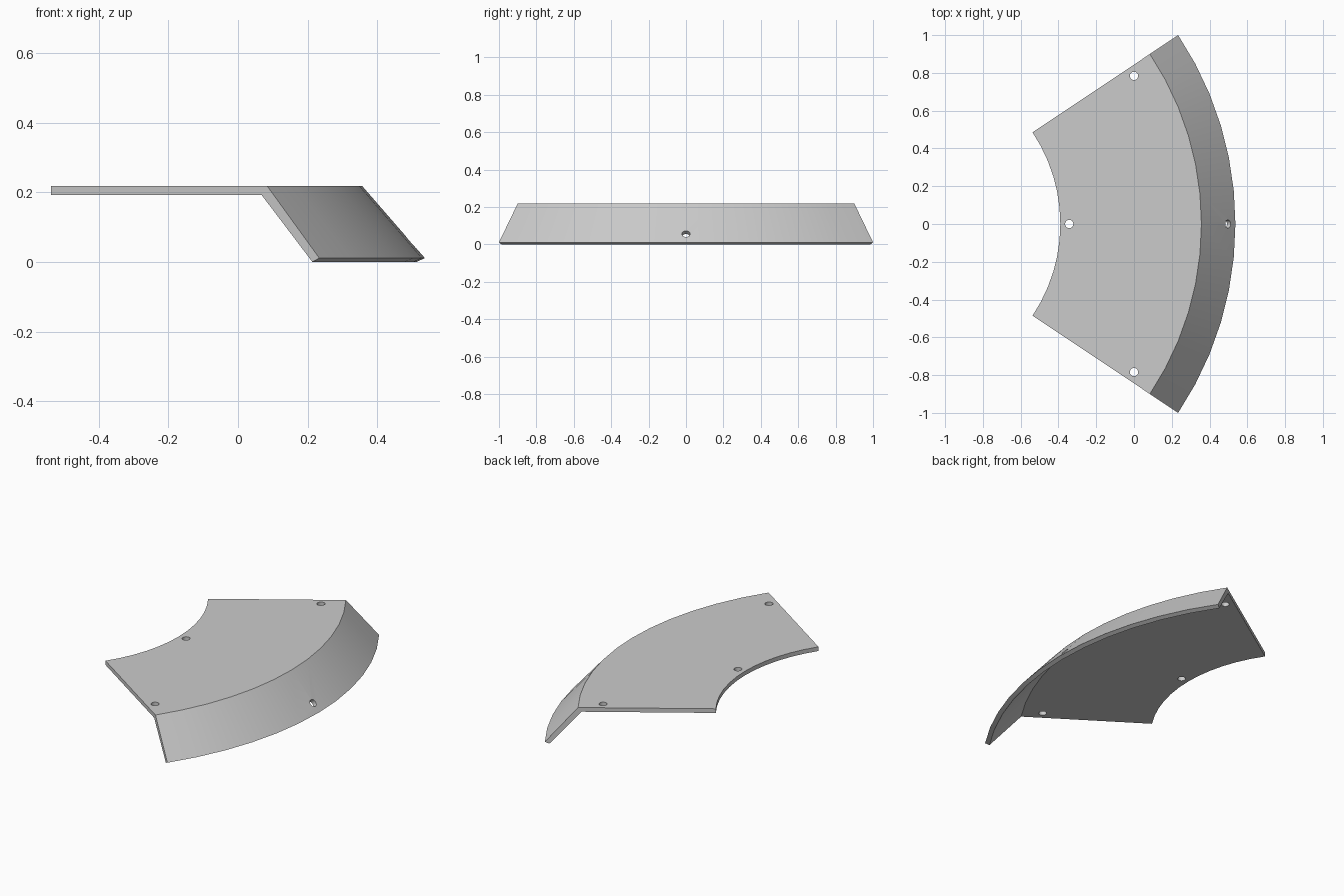
import bpy, bmesh
from math import radians, sin, cos
from mathutils import Vector, Matrix

cube = bpy.data.objects.get("Cube")
if cube:
    bpy.data.objects.remove(cube, do_unlink=True)

HALF_ANGLE = radians(33.75)
CENTRE_X = -1.263          # axis of the ring segment
STEPS = 12

grey = bpy.data.materials.new("plain grey")
grey.use_nodes = True
colour = (0.6, 0.6, 0.6, 1)
grey.diffuse_color = colour
grey.node_tree.nodes["Principled BSDF"].inputs["Base Color"].default_value = colour

# Cross-section (radius, height): flat plate with a sloping outer skirt
profile = [(0.873, 0.193), (0.873, 0.218), (1.62, 0.218),
           (1.8, 0.011), (1.776, 0), (1.6, 0.193)]


def add_object(name, bm):
    mesh = bpy.data.meshes.new(name)
    bmesh.ops.recalc_face_normals(bm, faces=bm.faces)
    bm.to_mesh(mesh)
    bm.free()
    obj = bpy.data.objects.new(name, mesh)
    bpy.context.collection.objects.link(obj)
    mesh.materials.append(grey)
    return obj


# Sweep the section around the axis and close both ends
bm = bmesh.new()
rings = []
for i in range(STEPS + 1):
    a = HALF_ANGLE * (2 * i / STEPS - 1)
    rings.append([bm.verts.new((CENTRE_X + r * cos(a), r * sin(a), z))
                  for r, z in profile])
n = len(profile)
for a, b in zip(rings, rings[1:]):
    for j in range(n):
        k = (j + 1) % n
        bm.faces.new((a[j], a[k], b[k], b[j]))
bm.faces.new(rings[0])
bm.faces.new(rings[-1][::-1])
panel = add_object("curved_panel", bm)

# Screw holes: three through the plate, one square to the skirt
slope_normal = Vector((0.207, 0, 0.18))
holes = [((0, 0.784, 0.205), Vector((0, 0, 1))),
         ((0, -0.784, 0.205), Vector((0, 0, 1))),
         ((-0.343, 0, 0.205), Vector((0, 0, 1))),
         ((0.49, 0, 0.05), slope_normal)]
bm = bmesh.new()
for place, axis in holes:
    turn = axis.to_track_quat('Z', 'Y').to_matrix().to_4x4()
    bmesh.ops.create_cone(bm, cap_ends=True, segments=20, radius1=0.022,
                          radius2=0.022, depth=0.1,
                          matrix=Matrix.Translation(place) @ turn)
cutter = add_object("hole_cutter", bm)
cutter.hide_render = True

cut = panel.modifiers.new("screw_holes", 'BOOLEAN')
cut.operation = 'DIFFERENCE'
cut.solver = 'EXACT'
cut.object = cutter
bpy.ops.object.select_all(action='DESELECT')
panel.select_set(True)
bpy.context.view_layer.objects.active = panel
bpy.ops.object.modifier_apply(modifier=cut.name)
bpy.data.objects.remove(cutter, do_unlink=True)
bpy.ops.object.shade_smooth_by_angle(angle=radians(30))
